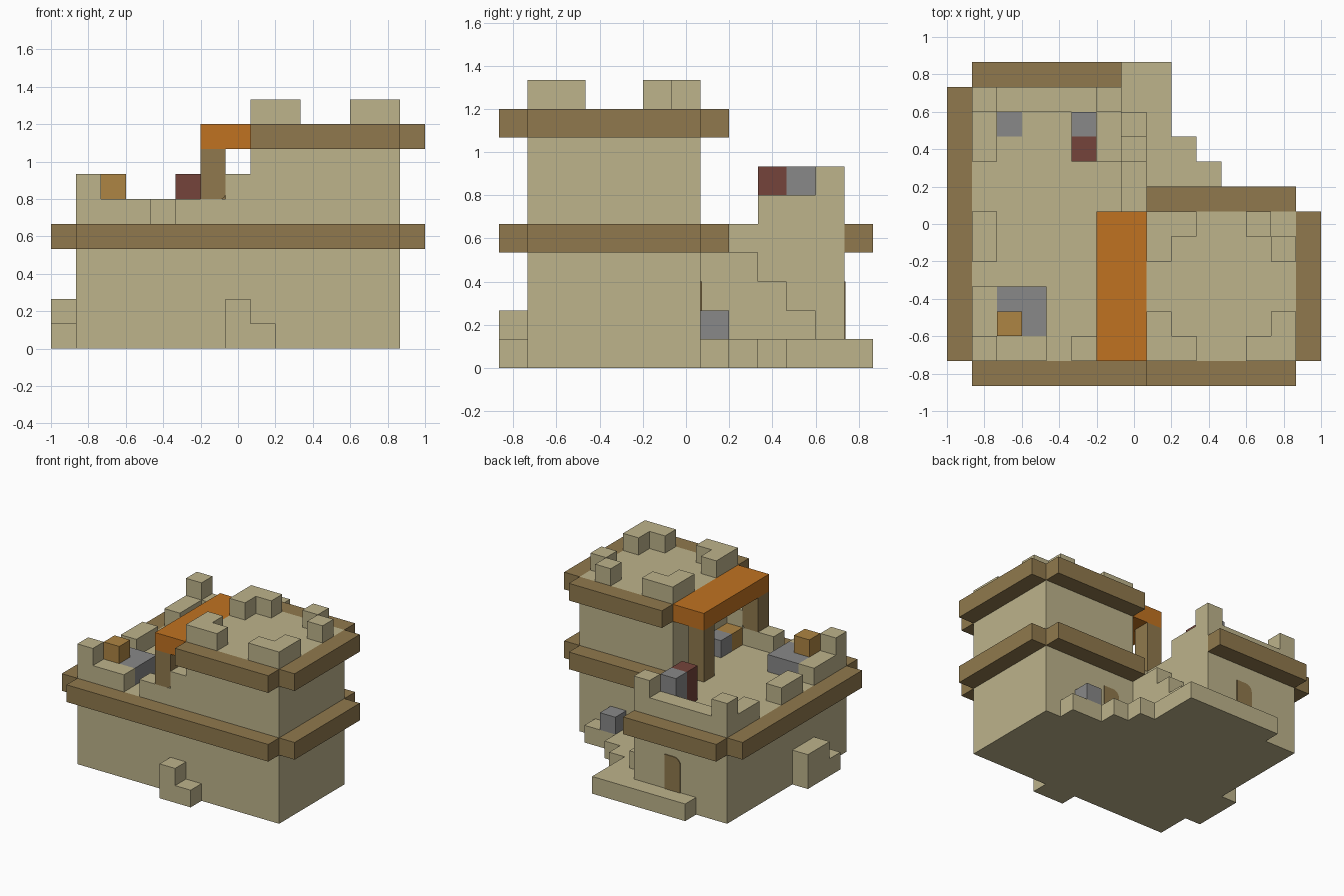
import bpy
import bmesh
import math
from mathutils import Vector

if "Cube" in bpy.data.objects:
    bpy.data.objects.remove(bpy.data.objects["Cube"], do_unlink=True)

UNIT = 2 / 15                          # edge of one building block
ORIGIN = Vector((-7.5, -6.5, 0))       # block grid corner, in blocks


def linear(channel):
    c = channel / 255
    return c / 12.92 if c <= 0.04045 else ((c + 0.055) / 1.055) ** 2.4


def material(name, *rgb):
    mat = bpy.data.materials.new(name)
    mat.use_nodes = True
    colour = [linear(c) for c in rgb] + [1]
    mat.diffuse_color = colour
    mat.node_tree.nodes["Principled BSDF"].inputs["Base Color"].default_value = colour
    return mat


sand = material("sandstone", 189, 179, 139)
wood = material("brown wood", 144, 121, 77)
orange = material("orange awning", 192, 114, 33)
stone = material("grey stone", 136, 136, 136)
maroon = material("dark red", 117, 68, 59)
ochre = material("ochre wood", 174, 133, 67)


def place(p):
    return (Vector(p) + ORIGIN) * UNIT


def finish(name, mat, bm):
    bmesh.ops.recalc_face_normals(bm, faces=bm.faces)
    mesh = bpy.data.meshes.new(name)
    bm.to_mesh(mesh)
    bm.free()
    mesh.materials.append(mat)
    obj = bpy.data.objects.new(name, mesh)
    bpy.context.collection.objects.link(obj)
    return obj


def blocks(name, mat, *boxes):
    """Boxes given as x range, y range and z range in block units."""
    bm = bmesh.new()
    for x0, x1, y0, y1, z0, z1 in boxes:
        cube = bmesh.ops.create_cube(bm, size=1)["verts"]
        low, high = place((x0, y0, z0)), place((x1, y1, z1))
        for v in cube:
            v.co = Vector([a + (b - a) * (t + 0.5) for a, b, t in zip(low, high, v.co)])
    return finish(name, mat, bm)


def panel(name, mat, x, y0, y1, z0, z1, rounded, radius):
    """One block wide upright panel with one rounded corner."""
    corners = [(x, z0), (x + 1, z0), (x + 1, z1), (x, z1)]
    outline = []
    for n, (cx, cz) in enumerate(corners):
        if n != rounded:
            outline.append((cx, cz))
            continue
        mx = cx + radius * (1 if cx == x else -1)
        mz = cz + radius * (1 if cz == z0 else -1)
        for step in range(7):
            a = math.radians(180 + 90 * n + 15 * step)
            outline.append((mx + radius * math.cos(a), mz + radius * math.sin(a)))
    bm = bmesh.new()
    face = bm.faces.new([bm.verts.new(place((px, y0, pz))) for px, pz in outline])
    new = bmesh.ops.extrude_face_region(bm, geom=[face])["geom"]
    moved = [g for g in new if isinstance(g, bmesh.types.BMVert)]
    bmesh.ops.translate(bm, verts=moved, vec=(0, (y1 - y0) * UNIT, 0))
    return finish(name, mat, bm)


# Main volumes
blocks("low_house", sand, (1, 7, 1, 12, 0, 5), (7, 8, 1, 7, 0, 5))
blocks("tower", sand, (8, 14, 1, 7, 0, 9))

# Wooden bands around the roof edges
blocks("lower_band", wood,
       (1, 14, 0, 1, 4, 5), (14, 15, 1, 7, 4, 5), (8, 14, 7, 8, 4, 5),
       (0, 1, 1, 12, 4, 5), (1, 7, 12, 13, 4, 5))
blocks("upper_band", wood,
       (8, 14, 0, 1, 8, 9), (14, 15, 1, 7, 8, 9), (8, 14, 7, 8, 8, 9))

# Tower battlements
blocks("tower_merlon_front_right", sand, (8, 10, 1, 2, 9, 10), (8, 9, 2, 3, 9, 10))
blocks("tower_merlon_back_right", sand, (8, 10, 6, 7, 9, 10), (8, 9, 5, 6, 9, 10))
blocks("tower_merlon_front_left", sand, (12, 14, 1, 2, 9, 10), (13, 14, 2, 3, 9, 10))
blocks("tower_merlon_back_left", sand, (12, 13, 6, 7, 9, 10), (13, 14, 5, 6, 9, 10))

# Low house parapets
blocks("front_parapet", sand,
       (1, 2, 1, 2, 5, 7), (2, 4, 1, 2, 5, 6), (1, 2, 2, 4, 5, 6),
       (5, 7, 1, 2, 5, 6), (7, 8, 1, 2, 5, 7))
blocks("side_parapet", sand, (1, 2, 5, 7, 5, 6))
blocks("back_parapet", sand,
       (1, 2, 11, 12, 5, 7), (1, 2, 9, 11, 5, 6), (2, 6, 11, 12, 5, 6),
       (6, 7, 11, 12, 5, 7), (6, 7, 9, 11, 5, 6))

# Awning on two posts
blocks("awning", orange, (6, 8, 1, 7, 8, 9))
panel("front_post", wood, 6, 1, 2, 6, 8, 1, 0.2)
blocks("back_post", wood, (6, 7, 6, 7, 5, 8))

# Rooftop furniture
blocks("front_stone_bench", stone, (2, 4, 2, 4, 5, 6))
blocks("ochre_crate", ochre, (2, 3, 2, 3, 6, 7))
blocks("red_crate", maroon, (5, 6, 9, 10, 5, 7))
blocks("back_stone_block", stone, (5, 6, 10, 11, 5, 7))
blocks("roof_stone_tile", stone, (2, 3, 10, 11, 5, 5.06))
blocks("awning_stone_block", stone, (7, 8, 3, 4, 5, 6))
blocks("awning_crate", ochre, (7, 8, 2, 3, 5, 6))

# Outdoor stair and stepped terrace behind the tower
blocks("stair", sand, (7, 8, 7, 9, 0, 4), (7, 8, 9, 10, 0, 3), (7, 8, 10, 11, 0, 2))
blocks("terrace", sand,
       (3, 9, 12, 13, 0, 1), (7, 9, 10, 12, 0, 1), (8, 10, 9, 10, 0, 1),
       (8, 11, 8, 9, 0, 1), (8, 13, 7, 8, 0, 1))
blocks("terrace_stone_block", stone, (11, 12, 7, 8, 1, 2))

# Steps leaning on the front and side walls
blocks("front_steps", sand, (7, 8, 0, 1, 0, 2), (8, 9, 0, 1, 0, 1))
blocks("side_steps", sand, (0, 1, 4, 6, 0, 2), (0, 1, 3, 4, 0, 1))

# Doors on the rear walls
panel("house_door", wood, 4, 12, 12.05, 1, 3, 3, 0.4)
panel("tower_door", wood, 9, 7, 7.05, 1, 3, 3, 0.4)
